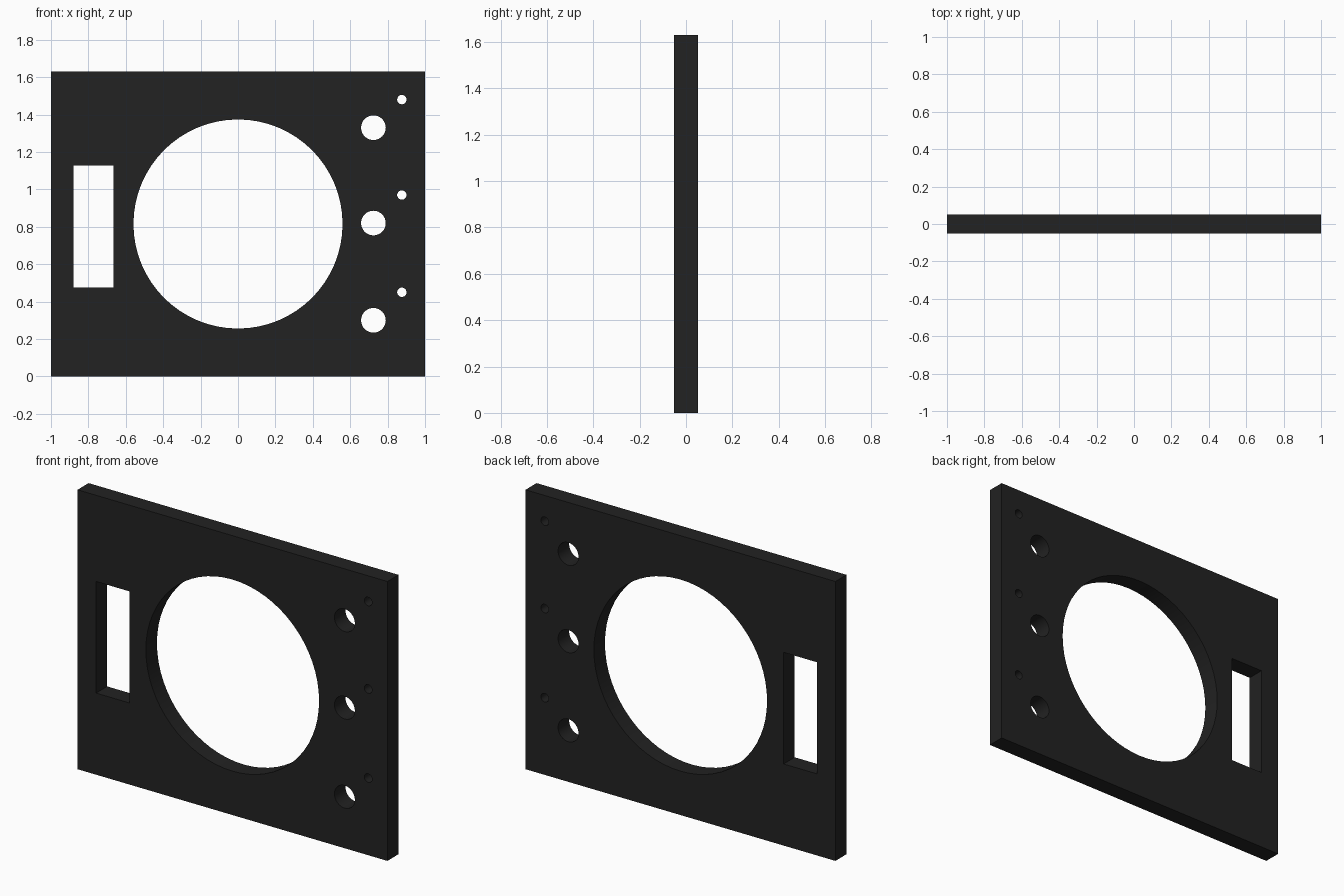
import bpy
import bmesh
from math import cos, sin, tau, pi, radians
from mathutils import Matrix

if "Cube" in bpy.data.objects:
    bpy.data.objects.remove(bpy.data.objects["Cube"])

HEIGHT = 1.63
HALF_THICK = 0.051


def rect(x0, x1, z0, z1):
    return [(x0, z0), (x1, z0), (x1, z1), (x0, z1)]


def circle(x, z, r, n):
    return [(x + r * cos(tau * i / n), z + r * sin(tau * i / n)) for i in range(n)]


# Outline of the plate, then its cut-outs
loops = [rect(-1, 1, 0, HEIGHT),
         rect(-0.88, -0.666, 0.476, 1.127),         # slot
         circle(0, HEIGHT / 2, 0.559, 64)]          # large opening
for z in (0.30, 0.82, 1.33):
    loops.append(circle(0.724, z, 0.066, 32))       # shaft hole
    loops.append(circle(0.876, z + 0.15, 0.025, 32))  # locating hole

# Filled, extruded 2D curve
curve = bpy.data.curves.new("front_plate", 'CURVE')
curve.dimensions = '2D'
curve.fill_mode = 'BOTH'
curve.extrude = HALF_THICK
for pts in loops:
    spline = curve.splines.new('POLY')
    spline.points.add(len(pts) - 1)
    for p, (x, z) in zip(spline.points, pts):
        p.co = (x, z, 0, 1)
    spline.use_cyclic_u = True
plate = bpy.data.objects.new("front_plate", curve)
bpy.context.collection.objects.link(plate)
plate.select_set(True)
bpy.context.view_layer.objects.active = plate
bpy.ops.object.convert(target='MESH')
plate = bpy.context.object

# Stand it upright and weld the caps to the walls
bm = bmesh.new()
bm.from_mesh(plate.data)
bm.transform(Matrix.Rotation(pi / 2, 4, 'X'))
bmesh.ops.remove_doubles(bm, verts=bm.verts, dist=1e-4)
bmesh.ops.recalc_face_normals(bm, faces=bm.faces)
bm.to_mesh(plate.data)
bm.free()
bpy.ops.object.shade_smooth_by_angle(angle=radians(30))

# Black finish
black = bpy.data.materials.new("black_panel")
black.diffuse_color = (0.016, 0.016, 0.016, 1)
black.use_nodes = True
black.node_tree.nodes["Principled BSDF"].inputs["Base Color"].default_value = black.diffuse_color
plate.data.materials.clear()
plate.data.materials.append(black)
